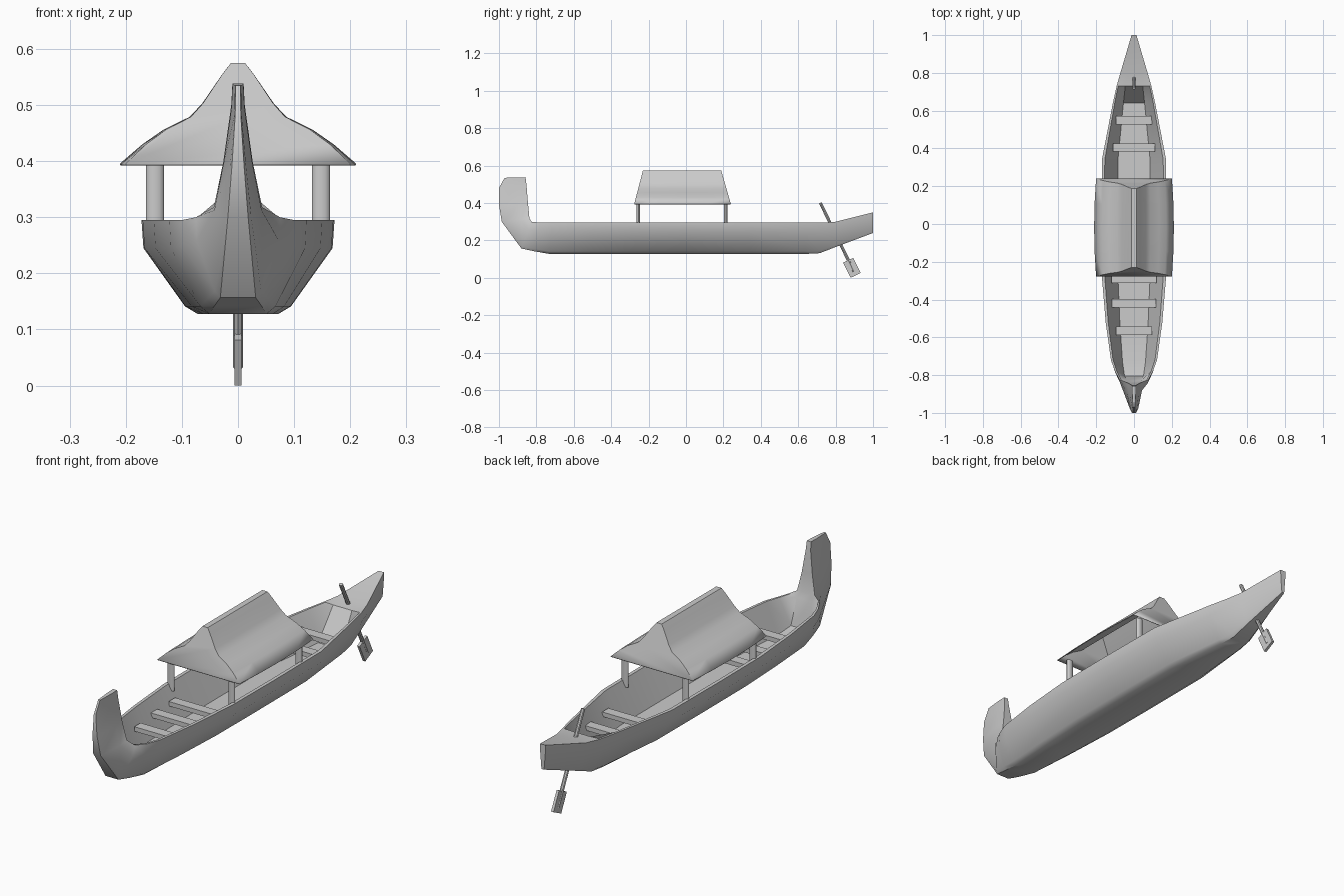
import bpy, bmesh, math
from mathutils import Matrix

if "Cube" in bpy.data.objects:
    bpy.data.objects.remove(bpy.data.objects["Cube"])


def finish(bm, name, smooth=None):
    bmesh.ops.recalc_face_normals(bm, faces=bm.faces)
    me = bpy.data.meshes.new(name)
    bm.to_mesh(me)
    bm.free()
    ob = bpy.data.objects.new(name, me)
    bpy.context.collection.objects.link(ob)
    if smooth:
        bpy.ops.object.select_all(action='DESELECT')
        ob.select_set(True)
        bpy.context.view_layer.objects.active = ob
        bpy.ops.object.shade_smooth_by_angle(angle=math.radians(smooth))
    return ob


def loft(bm, rings, closed):
    rows = [[bm.verts.new(p) for p in r] for r in rings]
    n = len(rows[0])
    for a, b in zip(rows, rows[1:]):
        for i in range(n if closed else n - 1):
            j = (i + 1) % n
            bm.faces.new((a[i], a[j], b[j], b[i]))
    bm.faces.new(rows[0])
    bm.faces.new(rows[-1])


def box(name, center, size, rot=None):
    bm = bmesh.new()
    m = Matrix.Translation(center) @ (rot or Matrix()) @ Matrix.Diagonal((*size, 1))
    bmesh.ops.create_cube(bm, size=1, matrix=m)
    return finish(bm, name)


def cylinder(name, center, rx, ry, height, rot=None, sides=12):
    bm = bmesh.new()
    m = Matrix.Translation(center) @ (rot or Matrix()) @ Matrix.Diagonal((rx, ry, height, 1))
    bmesh.ops.create_cone(bm, cap_ends=True, segments=sides, radius1=1, radius2=1,
                          depth=1, matrix=m)
    return finish(bm, name, 40)


# Hull: each station is half width, rim (y, z), keel (y, z), floor depth fraction
stations = [
    (.010, (-.858, .538), (-.970, .535), 0),
    (.012, (-.853, .500), (-1.00, .480), 0),
    (.026, (-.845, .400), (-1.00, .390), 0),
    (.043, (-.837, .318), (-.985, .300), 0),
    (.075, (-.825, .300), (-.880, .157), .05),
    (.100, (-.780, .295), (-.810, .142), .80),
    (.122, (-.720, .295), (-.730, .128), .82),
    (.150, (-.520, .295), (-.520, .128), .82),
    (.170, (-.280, .295), (-.280, .128), .82),
    (.172, (.000, .295), (.000, .128), .82),
    (.170, (.340, .295), (.340, .128), .82),
    (.112, (.640, .295), (.640, .128), .82),
    (.092, (.730, .295), (.715, .132), .01),
    (.072, (.800, .300), (.800, .165), 0),
    (.013, (1.00, .350), (1.00, .240), 0),
]
outer = [(0, 1), (.30, .98), (.92, .55), (1, .42)]
rings = []
for w, rim, keel, depth in stations:
    half = [(t, w * f) for t, f in outer]
    inner = [(depth, w * .5), (0, w * .91)]
    loop = inner + half
    loop += [(t, -x) for t, x in reversed(loop)]
    rings.append([(x, rim[0] + (keel[0] - rim[0]) * t, rim[1] + (keel[1] - rim[1]) * t)
                  for t, x in loop])
bm = bmesh.new()
loft(bm, rings, True)
finish(bm, "hull", 38)

# Bench seats
for y, w in ((-.29, .12), (-.42, .116), (-.565, .096), (.405, .111), (.55, .095)):
    box("seat", (0, y, .235), (2 * w, .044, .02))

# Canopy: curved gable roof with slanted ends, open underneath
profile = [(.206, .395), (.168, .430), (.132, .456), (.086, .479),
           (.064, .503), (.030, .553), (.013, .575)]
profile += [(-x, z) for x, z in reversed(profile)]
rings = []
for k in (0, .25, .5, .75, 1):
    bulge = .05 * 4 * k * (1 - k)
    ring = []
    for x, z in profile:
        s = (z - .395) / .18
        y0, y1 = -.277 + .047 * s, .240 - .052 * s
        ring.append((x * (.975 + bulge * (1 - s)), y0 + (y1 - y0) * k, z))
    rings.append(ring)
bm = bmesh.new()
loft(bm, rings, False)
roof = finish(bm, "canopy_roof", 35)
mod = roof.modifiers.new("thickness", 'SOLIDIFY')
mod.thickness = .004

# Canopy posts
for x in (-.148, .148):
    for y in (-.255, .213):
        cylinder("canopy_post", (x, y, .334), .016, .009, .136)

# Steering oar through the stern
tilt = Matrix.Rotation(math.radians(26), 4, 'X')
cylinder("oar_shaft", (0, .808, .217), .009, .008, .41, tilt, 8)
box("oar_blade", (0, .887, .0538), (.012, .060, .09), tilt)
